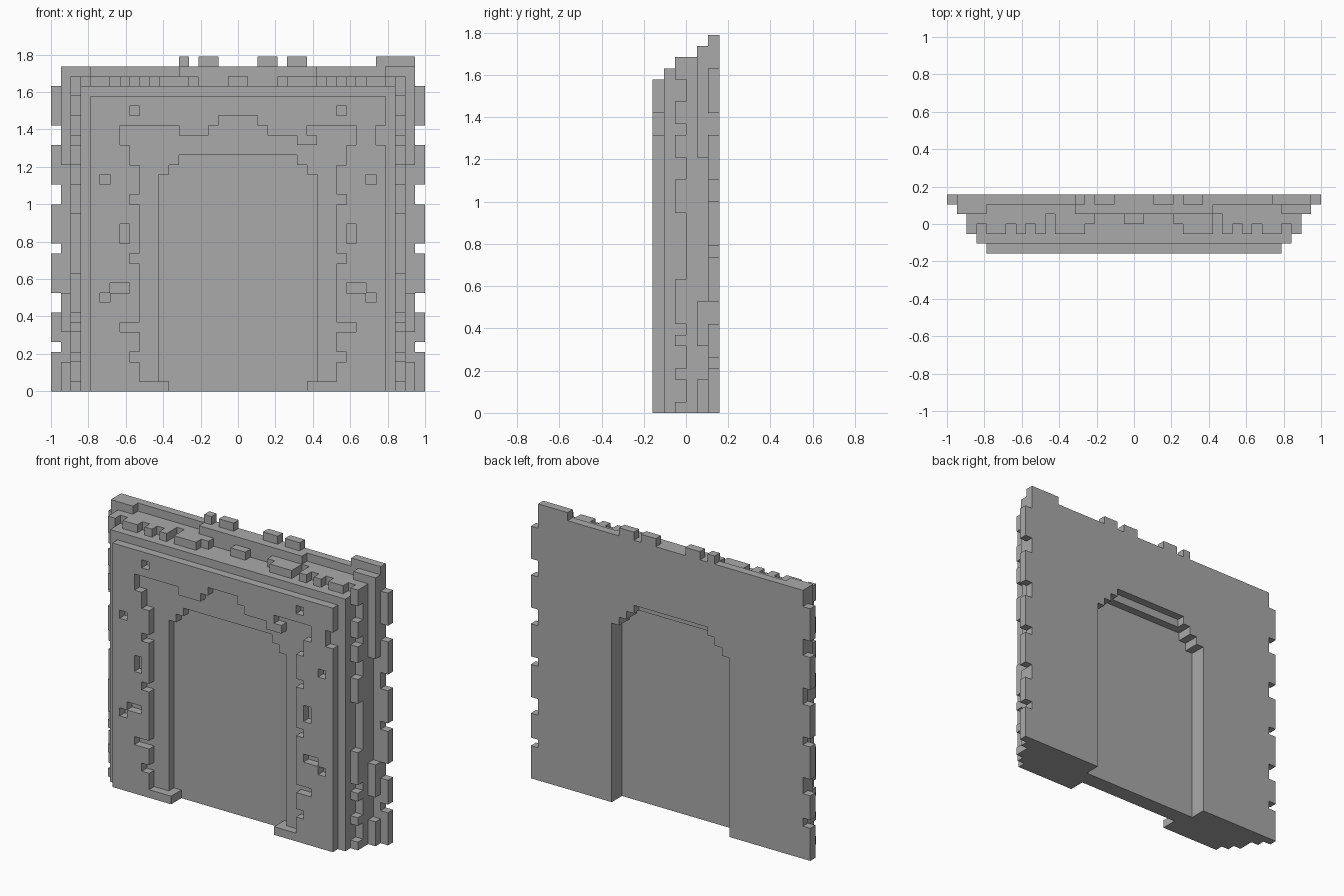
import bpy
import bmesh
from mathutils import Vector

UNIT = 2 / 38          # edge of one block
DEPTH = 6              # number of layers, front to back

old = bpy.data.objects.get("Cube")
if old:
    bpy.data.objects.remove(old, do_unlink=True)

stone = bpy.data.materials.new("stone_grey")
stone.use_nodes = True
grey = (0.4, 0.4, 0.4, 1)
stone.diffuse_color = grey
stone.node_tree.nodes["Principled BSDF"].inputs["Base Color"].default_value = grey


def block(x0, x1, z0, z1):
    """Cells of a rectangle, in block units."""
    return {(x, z) for x in range(x0, x1) for z in range(z0, z1)}


def pair(x0, x1, z0, z1):
    """A rectangle and its mirror image."""
    return block(x0, x1, z0, z1) | block(-x1, -x0, z0, z1)


def wall(half, top):
    return block(-half, half, 0, top)


def side_teeth(x, spans):
    return set().union(*(pair(x, x + 1, a, b) for a, b in spans))


def top_teeth(z, spans):
    return set().union(*(block(a, b, z, z + 1) for a, b in spans))


# Stepped doorway shared by several layers
doorway = wall(8, 22) | wall(7, 23) | wall(6, 24)

# Ragged outer arch cut through the front face
ragged_arch = wall(10, 26) | pair(6, 12, 26, 27) | wall(3, 27) | wall(2, 28)
ragged_arch |= side_teeth(10, [(3, 4), (6, 7), (13, 14), (19, 20), (23, 25)])
ragged_arch |= pair(11, 12, 6, 7) | pair(10, 12, 25, 27)
ragged_arch -= block(6, 8, 25, 26) | block(6, 7, 26, 27)
sills = pair(7, 10, 0, 1)

# Chipped stones in the front face
chips = pair(11, 13, 10, 11) | pair(13, 14, 9, 10) | pair(11, 12, 15, 17)
chips |= pair(13, 14, 21, 22) | pair(10, 11, 28, 29) | block(14, 15, 25, 27)

# Front layers
front_face = (wall(15, 30) - ragged_arch - chips) | sills
inner_frame = (wall(16, 31) - doorway) | sills

# Door slab layers with broken rims
door_front = wall(16, 31)
door_front |= side_teeth(16, [(0, 1), (3, 4), (6, 7), (8, 12), (18, 21),
                              (23, 25), (26, 28), (30, 31)])
for a, b in [(5, 8), (9, 10), (11, 12), (13, 15), (16, 17)]:
    door_front |= pair(a, b, 31, 32)
door_back = wall(17, 31) | pair(4, 8, 31, 32) | pair(9, 17, 31, 32)
door_back |= block(-1, 1, 31, 32)

# Back layers with toothed edges
rear_frame = wall(17, 32) | side_teeth(17, [(0, 3), (6, 10), (23, 32)])
rear_frame |= top_teeth(32, [(-18, -15), (-6, 8), (15, 18)])
rear_frame -= doorway
back_face = wall(18, 33)
back_face |= side_teeth(18, [(0, 4), (5, 8), (10, 14), (15, 19), (21, 25), (27, 31)])
back_face |= top_teeth(33, [(-6, -5), (-4, -2), (2, 4), (5, 7), (14, 18)])
back_face -= doorway | wall(5, 25)

layers = [("front_face", front_face), ("inner_frame", inner_frame),
          ("door_front", door_front), ("door_back", door_back),
          ("rear_frame", rear_frame), ("back_face", back_face)]
solid = {(x, y, z) for y, (name, cells) in enumerate(layers) for x, z in cells}
AXES = [Vector((1, 0, 0)), Vector((0, 1, 0)), Vector((0, 0, 1))]


def build_layer(name, y, cells):
    """Mesh the exposed block sides of one layer, then merge flat areas."""
    bm = bmesh.new()
    for x, z in sorted(cells):
        centre = Vector((x + 0.5, y + 0.5 - DEPTH / 2, z + 0.5))
        for i in range(3):
            for sign in (-1, 1):
                n = AXES[i] * sign
                if (x + int(n.x), y + int(n.y), z + int(n.z)) in solid:
                    continue
                u = AXES[(i + 1) % 3] / 2
                v = n.cross(u)
                mid = centre + n / 2
                corners = [mid - u - v, mid + u - v, mid + u + v, mid - u + v]
                bm.faces.new([bm.verts.new(c * UNIT) for c in corners])
    bmesh.ops.remove_doubles(bm, verts=bm.verts, dist=UNIT / 100)
    bmesh.ops.dissolve_limit(bm, angle_limit=0.01, verts=bm.verts, edges=bm.edges)
    mesh = bpy.data.meshes.new(name)
    bm.to_mesh(mesh)
    bm.free()
    mesh.materials.append(stone)
    bpy.context.collection.objects.link(bpy.data.objects.new(name, mesh))


for y, (name, cells) in enumerate(layers):
    build_layer(name, y, cells)
